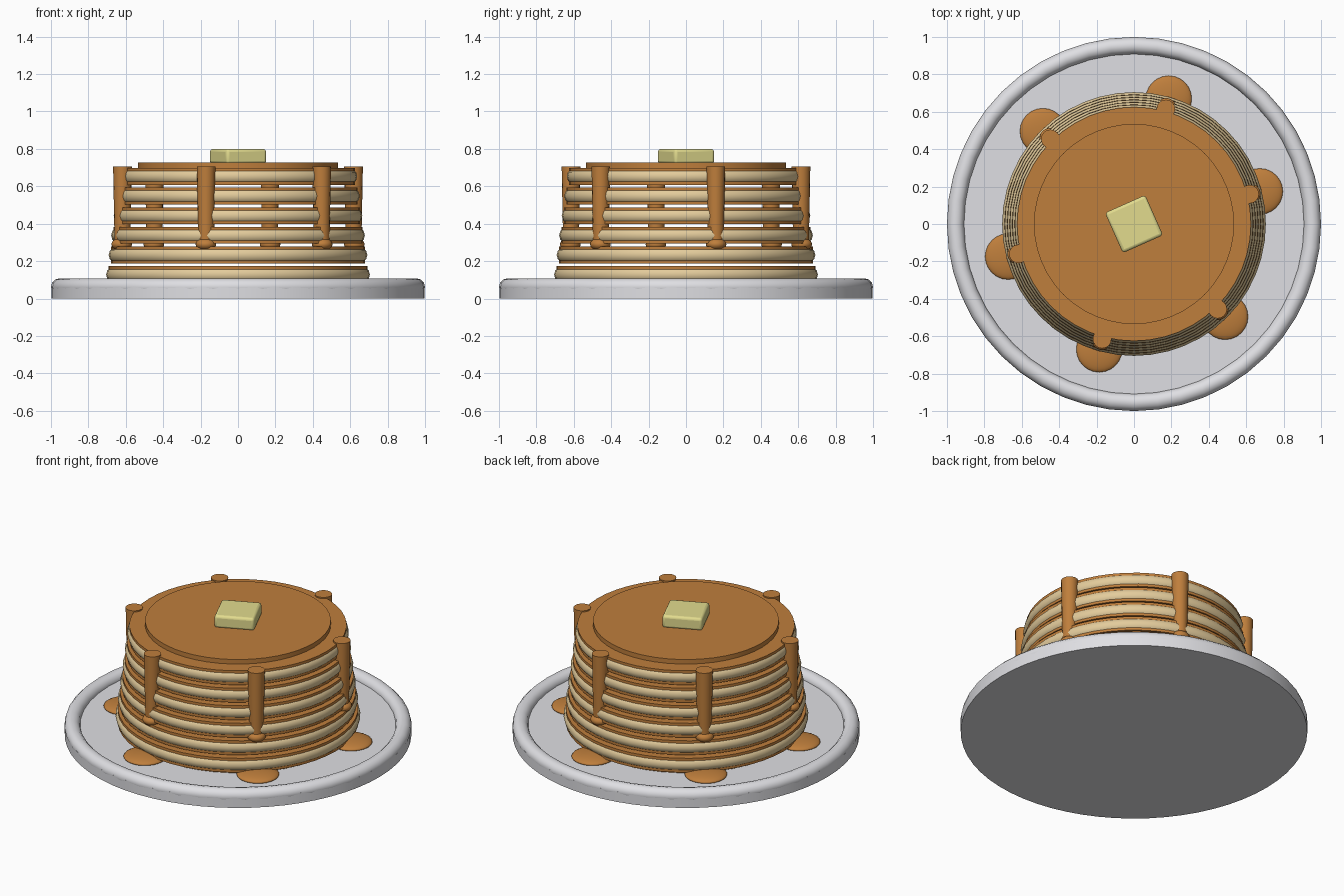
import bpy
import math

if "Cube" in bpy.data.objects:
    bpy.data.objects.remove(bpy.data.objects["Cube"], do_unlink=True)


def material(name, rgb):
    mat = bpy.data.materials.new(name)
    mat.use_nodes = True
    color = (*rgb, 1)
    mat.diffuse_color = color
    mat.node_tree.nodes["Principled BSDF"].inputs["Base Color"].default_value = color
    return mat


BROWN = material("golden brown", (0.52, 0.21, 0.045))
CREAM = material("batter cream", (0.77, 0.60, 0.33))
WHITE = material("plate white", (0.74, 0.74, 0.77))
YELLOW = material("butter yellow", (0.76, 0.71, 0.27))


def finish(name, mat):
    obj = bpy.context.object
    obj.name = name
    obj.data.materials.append(mat)
    bpy.ops.object.shade_smooth_by_angle(angle=math.radians(40))
    return obj


def disc(name, mat, radius, bottom, top, x=0, y=0, sides=48, low_radius=None):
    bpy.ops.mesh.primitive_cone_add(
        vertices=sides, radius1=low_radius or radius, radius2=radius,
        depth=top - bottom, location=(x, y, (bottom + top) / 2))
    return finish(name, mat)


def ring(name, mat, outer, minor, z):
    bpy.ops.mesh.primitive_torus_add(
        major_radius=outer - minor, minor_radius=minor,
        major_segments=48, minor_segments=12, location=(0, 0, z))
    return finish(name, mat)


def blob(name, mat, radius, height, x, y, z):
    bpy.ops.mesh.primitive_uv_sphere_add(segments=24, ring_count=12, location=(x, y, z))
    bpy.context.object.scale = (radius, radius, height)
    return finish(name, mat)


# Plate with a rounded rim
disc("plate_base", WHITE, 0.998, 0, 0.065, sides=64)
ring("plate_rim", WHITE, 1.0, 0.046, 0.062)

# Stack of pancakes, each a browned disc with a pale bulging edge
PITCH = 0.105
for i in range(6):
    outer = 0.705 - 0.0135 * i
    z = 0.128 + PITCH * i
    disc(f"pancake_{i + 1}", BROWN, outer - 0.012, z - 0.045, z + 0.045)
    ring(f"pancake_edge_{i + 1}", CREAM, outer, 0.045, z)
disc("stack_foot", BROWN, 0.66, 0.06, 0.09)

# Syrup pool on top
disc("syrup_top", BROWN, 0.535, 0.69, 0.727)

# Syrup drips, their end drops and the puddles on the plate
for i in range(6):
    angle = math.radians(14.5 + 60 * i)
    c, s = math.cos(angle), math.sin(angle)
    disc(f"syrup_drip_{i + 1}", BROWN, 0.05, 0.29, 0.706,
         0.638 * c, 0.638 * s, sides=16, low_radius=0.042)
    blob(f"syrup_drop_{i + 1}", BROWN, 0.055, 0.035, 0.642 * c, 0.642 * s, 0.29)
    blob(f"syrup_puddle_{i + 1}", BROWN, 0.123, 0.028, 0.695 * c, 0.695 * s, 0.07)

# Butter pat with softened edges
bpy.ops.mesh.primitive_cube_add(size=1, location=(0, 0, 0.76))
butter = bpy.context.object
butter.scale = (0.235, 0.235, 0.08)
bpy.ops.object.transform_apply(location=False, rotation=False, scale=True)
butter.rotation_euler.z = math.radians(24)
bevel = butter.modifiers.new("soft_edges", 'BEVEL')
bevel.width = 0.016
bevel.segments = 3
finish("butter_pat", YELLOW)
